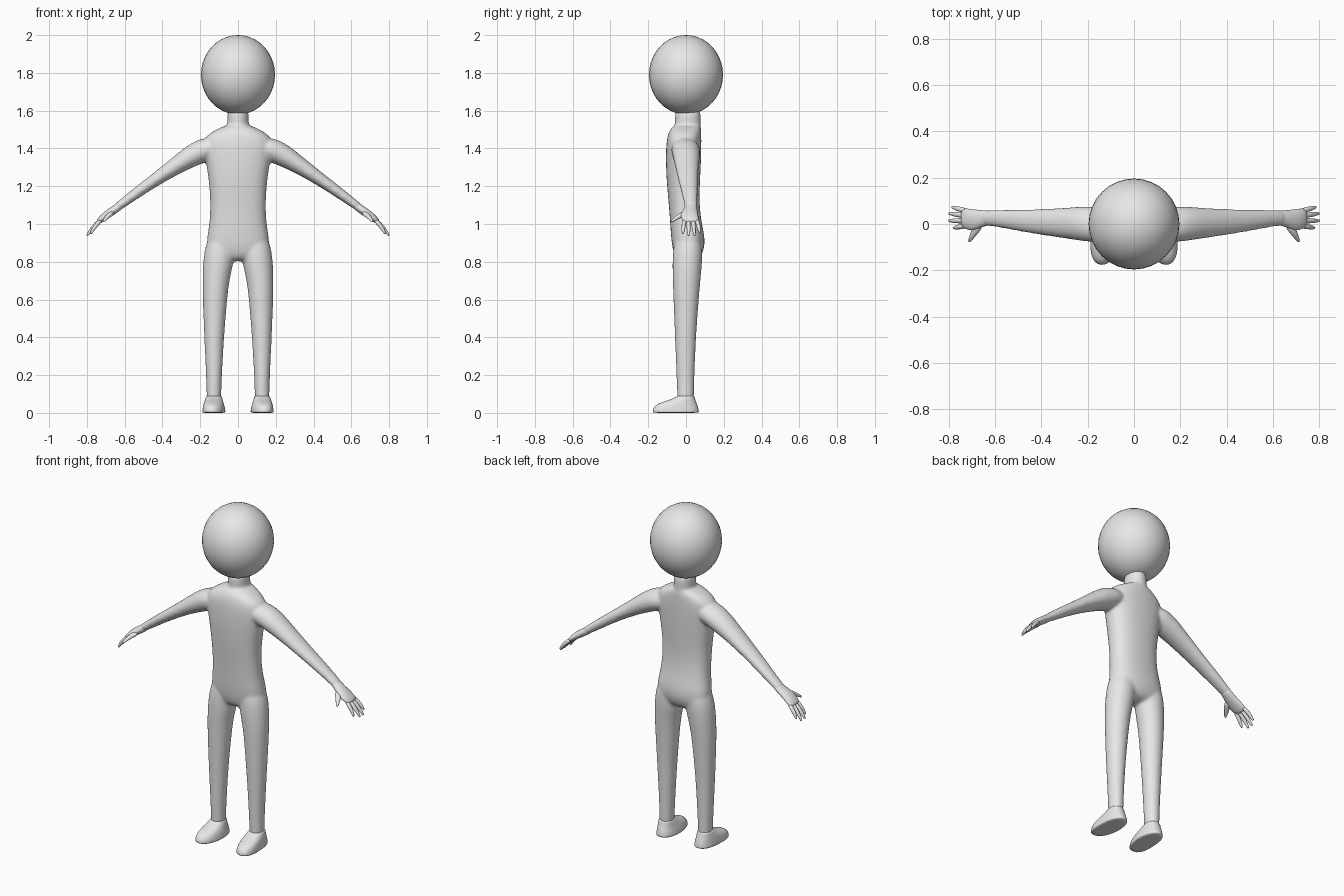
import bpy, bmesh, math
from mathutils import Vector

grey = bpy.data.materials.new("plain grey")
grey.diffuse_color = (0.8, 0.8, 0.8, 1)

X, Y = Vector((1, 0, 0)), Vector((0, 1, 0))
ARM_UP = Vector((0.61, 0, 0.79))


def loft(bm, rings, u, v, sign=1, n=16, power=2.0):
    """Closed skin through oval rings (x, y, z, radius_u, radius_v)."""
    loops = []
    for x, y, z, ru, rv in rings:
        loop = []
        for i in range(n):
            a = 2 * math.pi * i / n
            c, s = math.cos(a), math.sin(a)
            c = math.copysign(abs(c) ** (2 / power), c)
            s = math.copysign(abs(s) ** (2 / power), s)
            p = Vector((x, y, z)) + u * ru * c + v * rv * s
            loop.append(bm.verts.new((p.x * sign, p.y, p.z)))
        loops.append(loop)
    for a, b in zip(loops, loops[1:]):
        for i in range(n):
            j = (i + 1) % n
            bm.faces.new((a[i], a[j], b[j], b[i]))
    bm.faces.new(loops[0])
    bm.faces.new(loops[-1])


def finish(bm, name, levels):
    bmesh.ops.recalc_face_normals(bm, faces=bm.faces)
    for f in bm.faces:
        f.smooth = True
    me = bpy.data.meshes.new(name)
    bm.to_mesh(me)
    bm.free()
    me.materials.append(grey)
    ob = bpy.data.objects.new(name, me)
    bpy.context.collection.objects.link(ob)
    if levels:
        ob.modifiers.new("round", "SUBSURF").levels = levels
        ob.modifiers["round"].render_levels = levels
    return ob


# Head
bm = bmesh.new()
bmesh.ops.create_uvsphere(bm, u_segments=32, v_segments=20, radius=1)
for vert in bm.verts:
    vert.co = Vector((vert.co.x * 0.196, vert.co.y * 0.196, 1.79 + vert.co.z * 0.21))
finish(bm, "head", 0)

# Body: torso, neck, legs and arms blended into one skin
bm = bmesh.new()
torso = [  # height, half width, front, back
    (0.80, 0.08, -0.045, 0.06), (0.85, 0.164, -0.07, 0.095), (0.92, 0.17, -0.08, 0.104),
    (1.00, 0.153, -0.085, 0.085), (1.10, 0.149, -0.092, 0.072), (1.20, 0.154, -0.102, 0.074),
    (1.30, 0.168, -0.108, 0.08), (1.40, 0.185, -0.108, 0.083), (1.46, 0.185, -0.102, 0.083),
    (1.50, 0.12, -0.088, 0.082), (1.53, 0.05, -0.06, 0.08)]
loft(bm, [(0, (f + b) / 2, z, w, (b - f) / 2) for z, w, f, b in torso], X, Y, power=2.4)
loft(bm, [(0, 0.01, z, 0.058, 0.07) for z in (1.44, 1.50, 1.56, 1.62)], X, Y)
leg = [  # height, inner, outer, front, back
    (0.04, 0.088, 0.167, -0.048, 0.042), (0.10, 0.088, 0.167, -0.048, 0.044),
    (0.20, 0.084, 0.17, -0.052, 0.046), (0.40, 0.073, 0.18, -0.06, 0.054),
    (0.60, 0.056, 0.188, -0.068, 0.069), (0.70, 0.045, 0.19, -0.072, 0.078),
    (0.80, 0.020, 0.187, -0.074, 0.088), (0.88, 0.015, 0.176, -0.07, 0.09),
    (0.95, 0.03, 0.15, -0.05, 0.07)]
arm = [
    (0.10, -0.008, 1.42, 0.06, 0.075), (0.195, 0.0, 1.388, 0.07, 0.08),
    (0.30, 0.004, 1.327, 0.05, 0.067), (0.434, 0.01, 1.237, 0.035, 0.054),
    (0.55, 0.021, 1.155, 0.029, 0.043), (0.62, 0.026, 1.102, 0.024, 0.036),
    (0.66, 0.026, 1.075, 0.02, 0.034)]
for sign in (1, -1):
    loft(bm, [((i + o) / 2, (f + b) / 2, z, (o - i) / 2, (b - f) / 2)
              for z, i, o, f, b in leg], X, Y, sign)
    loft(bm, arm, ARM_UP, Y, sign)
body = finish(bm, "body", 2)
mod = body.modifiers.new("blend", "REMESH")
mod.mode = "VOXEL"
mod.voxel_size = 0.008
mod.use_smooth_shade = True
mod = body.modifiers.new("soften", "SMOOTH")
mod.factor = 0.5
mod.iterations = 12

# Hands with tapered fingers
palm = [
    (0.61, 0.026, 1.108, 0.022, 0.034), (0.64, 0.026, 1.086, 0.022, 0.034),
    (0.67, 0.020, 1.065, 0.023, 0.042), (0.70, 0.017, 1.045, 0.021, 0.05),
    (0.725, 0.023, 1.025, 0.018, 0.046), (0.745, 0.026, 1.008, 0.013, 0.042)]
fingers = [  # base y, tip x, tip y, tip z
    (0.058, 0.785, 0.073, 0.955), (0.036, 0.80, 0.046, 0.937),
    (0.014, 0.80, 0.014, 0.937), (-0.008, 0.78, -0.017, 0.947)]
THUMB_SIDE = Vector((0.75, 0.5, -0.43))
FINGER_UP = Vector((0.8, 0, 0.6))
for sign, side in ((1, "left"), (-1, "right")):
    bm = bmesh.new()
    loft(bm, palm, ARM_UP, Y, sign, n=12)
    for by, tx, ty, tz in fingers:
        base, tip = Vector((0.725, by, 1.022)), Vector((tx, ty, tz))
        rings = []
        for t, r in ((0, 0.013), (0.35, 0.0125), (0.7, 0.0105), (0.93, 0.007), (1, 0.004)):
            p = base.lerp(tip, t) + FINGER_UP * 0.02 * t * (1 - t)
            rings.append((p.x, p.y, p.z, r, r))
        loft(bm, rings, FINGER_UP, Y, sign, n=8)
    loft(bm, [(0.665, 0.0, 1.06, 0.017, 0.022), (0.685, -0.03, 1.045, 0.014, 0.018),
              (0.70, -0.055, 1.03, 0.011, 0.012), (0.709, -0.072, 1.017, 0.007, 0.008),
              (0.712, -0.078, 1.012, 0.004, 0.004)], ARM_UP, THUMB_SIDE, sign, n=8)
    finish(bm, side + "_hand", 1)

# Feet: flat sole, sloping instep, open ankle collar
foot = [  # height, centre x, half width, front, back
    (0.0, 0.126, 0.060, -0.176, 0.068), (0.003, 0.126, 0.061, -0.178, 0.07),
    (0.02, 0.126, 0.060, -0.178, 0.068), (0.04, 0.127, 0.056, -0.165, 0.062),
    (0.055, 0.128, 0.052, -0.135, 0.056), (0.07, 0.128, 0.047, -0.085, 0.05),
    (0.085, 0.128, 0.042, -0.053, 0.046), (0.092, 0.128, 0.040, -0.047, 0.043)]
for sign, side in ((1, "left"), (-1, "right")):
    bm = bmesh.new()
    loft(bm, [(x, (f + b) / 2, z, w, (b - f) / 2) for z, x, w, f, b in foot],
         X, Y, sign, n=20, power=2.3)
    # Toes lean slightly outward
    for vert in bm.verts:
        vert.co.x += sign * max(0, -vert.co.y - 0.05) * 0.1
    ob = finish(bm, side + "_foot", 1)
    for f in ob.data.polygons:
        if f.normal.z < -0.9:
            f.use_smooth = False
